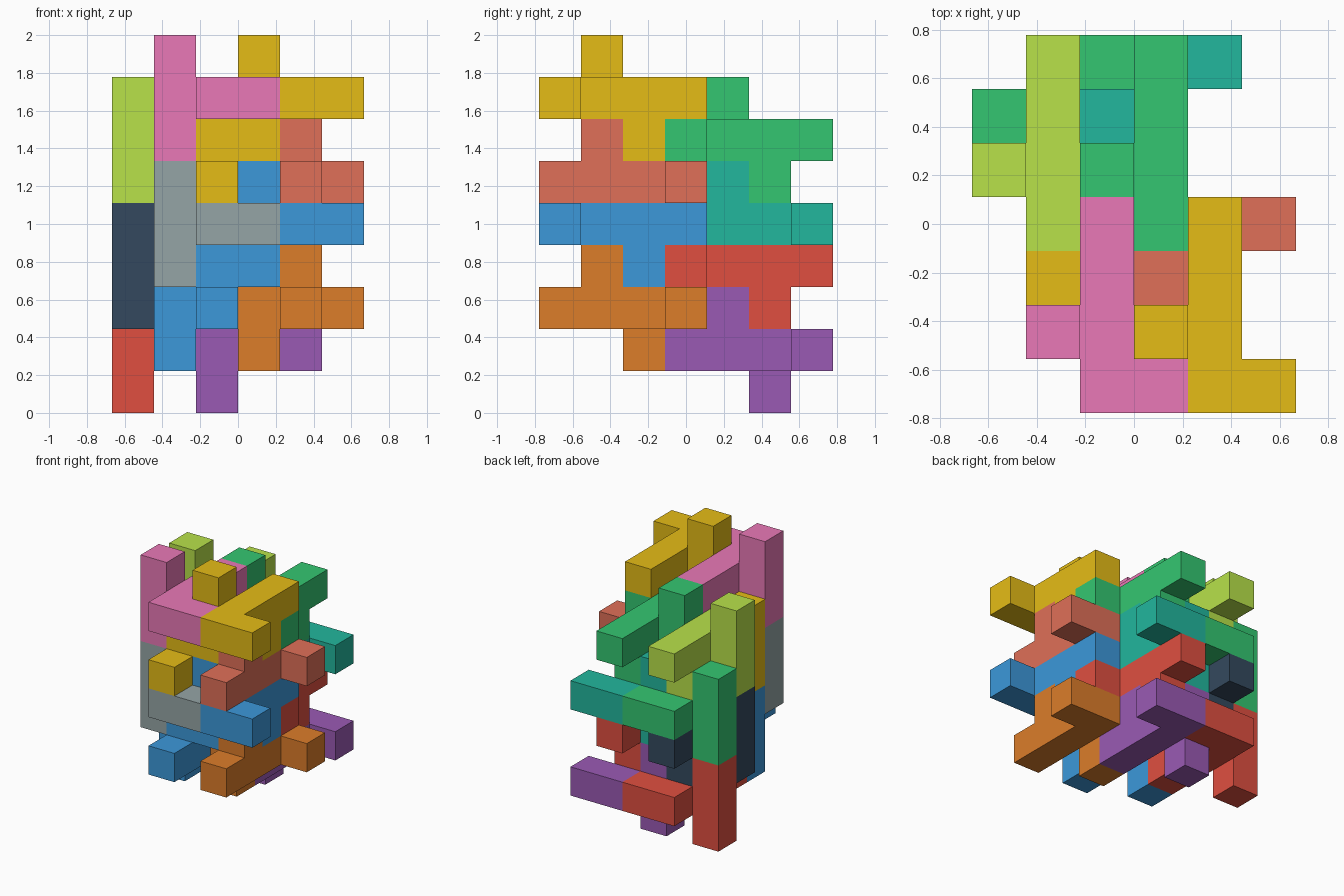
import bpy, bmesh
from mathutils import Vector

if "Cube" in bpy.data.objects:
    bpy.data.objects.remove(bpy.data.objects["Cube"])

U = 2 / 9                                  # edge of one cube cell
ORIGIN = Vector((-3 * U, -3.5 * U, 0))     # corner of the 6 x 7 x 9 cell grid


def unit(x, y, z, way):
    """Burr stick: bar of 4 along y, end cube, 3-tall side post and a nub.
    way=1 runs front to back with nub below, way=-1 is turned half round x."""
    y0 = y if way == 1 else y + 3
    bar = {(x, y0 + way * n, z) for n in range(4)}
    post = {(x - 1, y0 + way, z + n) for n in (-1, 0, 1)}
    return bar | post | {(x + 1, y0, z), (x, y0 + 2 * way, z - way)}


def linear(hex_code):
    rgb = [int(hex_code[n:n + 2], 16) / 255 for n in (0, 2, 4)]
    return [c / 12.92 if c <= 0.04045 else ((c + 0.055) / 1.055) ** 2.4 for c in rgb]


def build(name, cells, colour):
    bm = bmesh.new()
    verts = {}

    def vert(p):
        if p not in verts:
            verts[p] = bm.verts.new(ORIGIN + Vector(p) * U)
        return verts[p]

    # outer faces only, so each piece is one clean shell
    for cell in cells:
        for axis in range(3):
            for side in (0, 1):
                near = list(cell)
                near[axis] += 2 * side - 1
                if tuple(near) in cells:
                    continue
                a, b = (axis + 1) % 3, (axis + 2) % 3
                loop = []
                for da, db in ((0, 0), (1, 0), (1, 1), (0, 1)):
                    p = list(cell)
                    p[axis] += side
                    p[a] += da
                    p[b] += db
                    loop.append(vert(tuple(p)))
                bm.faces.new(loop if side else loop[::-1])
    mesh = bpy.data.meshes.new(name)
    bm.to_mesh(mesh)
    bm.free()
    mat = bpy.data.materials.new(name + "_colour")
    mat.diffuse_color = (*linear(colour), 1)
    mat.use_nodes = True
    mat.node_tree.nodes["Principled BSDF"].inputs["Base Color"].default_value = mat.diffuse_color
    mesh.materials.append(mat)
    bpy.context.collection.objects.link(bpy.data.objects.new(name, mesh))


# Colours for each layer: left stick, linked pair, right stick
LAYERS = {
    ("front", "upper"): ("EA79B7", "E5BC16", "E07058"),
    ("front", "lower"): ("95A5A6", "3C98DA", "DC7D2A"),
    ("back", "upper"): ("B8E24A", "34C671", "22B79D"),
    ("back", "lower"): ("34495E", "E04F40", "9A5AB4"),
}
for (row, level), (left, pair, right) in LAYERS.items():
    x, y, z = (2, 0, 7) if row == "front" else (1, 3, 6)
    if level == "lower":
        z -= 3
    tag = f"{level}_{row}"
    build(tag + "_left_stick", unit(x, y, z, 1), left)
    build(tag + "_linked_pair", unit(x + 2, y, z, 1) | unit(x, y, z - 2, -1), pair)
    build(tag + "_right_stick", unit(x + 2, y, z - 2, -1), right)
